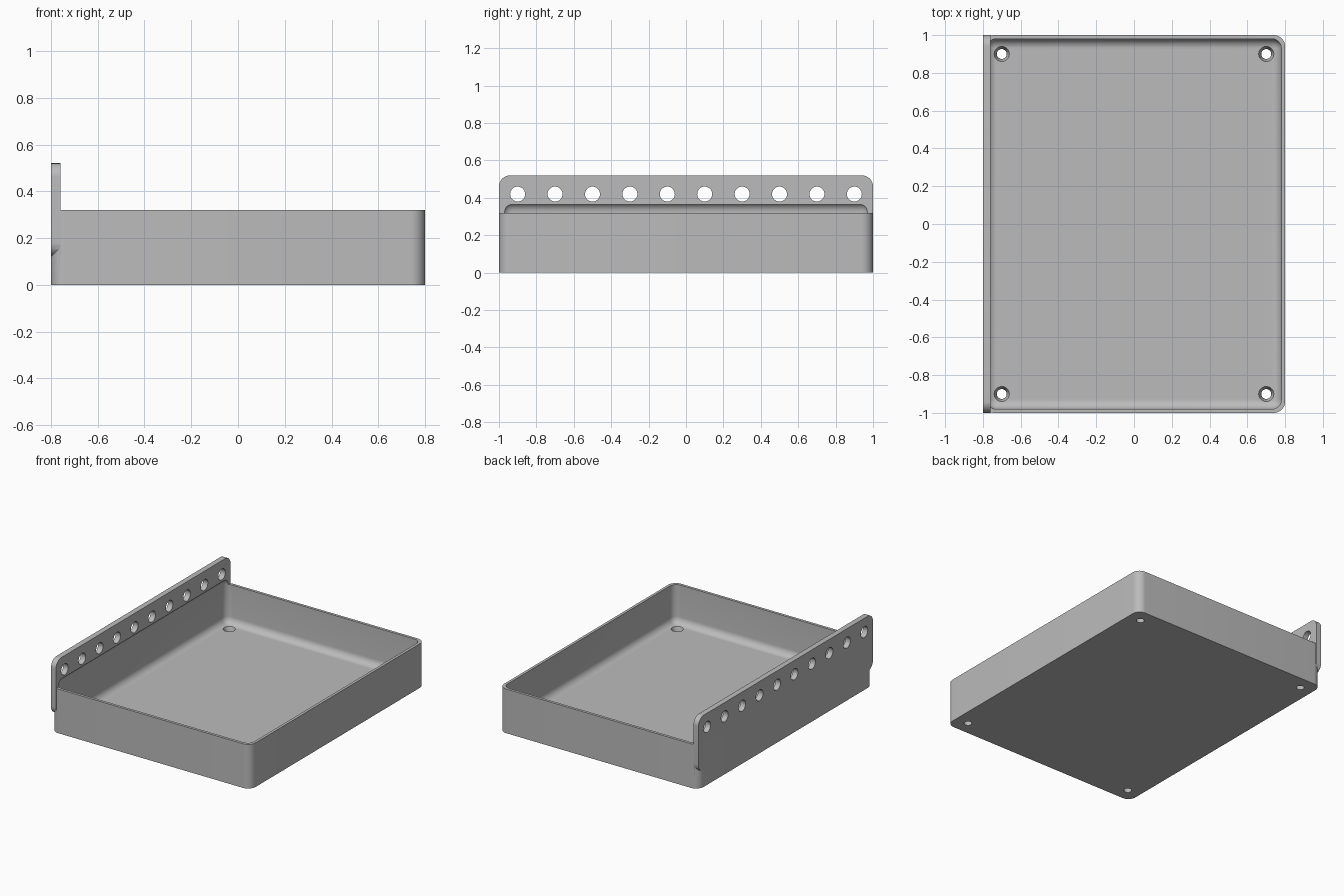
import bpy, bmesh
from math import radians
from mathutils import Matrix, Vector

old = bpy.data.objects.get("Cube")
if old:
    bpy.data.objects.remove(old, do_unlink=True)

grey = bpy.data.materials.new("plain grey")
grey.use_nodes = True
colour = (0.5, 0.5, 0.5, 1)
grey.diffuse_color = colour
grey.node_tree.nodes["Principled BSDF"].inputs["Base Color"].default_value = colour


def make_object(name, bm):
    bmesh.ops.recalc_face_normals(bm, faces=bm.faces)
    mesh = bpy.data.meshes.new(name)
    bm.to_mesh(mesh)
    bm.free()
    mesh.materials.append(grey)
    obj = bpy.data.objects.new(name, mesh)
    bpy.context.collection.objects.link(obj)
    return obj


def rounded_box(name, low, high, radius, axis=None, segments=12):
    """Box with edges rounded along one axis, or all of them if axis is None."""
    low, high = Vector(low), Vector(high)
    bm = bmesh.new()
    bmesh.ops.create_cube(bm, size=1)
    bmesh.ops.scale(bm, vec=high - low, verts=bm.verts)
    bmesh.ops.translate(bm, vec=(low + high) / 2, verts=bm.verts)
    edges = [e for e in bm.edges if axis is None or
             abs((e.verts[0].co - e.verts[1].co).normalized()[axis]) > 0.9]
    bmesh.ops.bevel(bm, geom=edges, offset=radius, segments=segments,
                    profile=0.5, affect='EDGES')
    return make_object(name, bm)


def add_cone(bm, centre, r1, r2, depth, turn=0):
    matrix = Matrix.Translation(centre) @ Matrix.Rotation(turn, 4, 'Y')
    bmesh.ops.create_cone(bm, cap_ends=True, segments=32, radius1=r1,
                          radius2=r2, depth=depth, matrix=matrix)


def combine(target, other, operation):
    mod = target.modifiers.new(operation.title(), 'BOOLEAN')
    mod.operation = operation
    mod.solver = 'EXACT'
    mod.object = other
    bpy.context.view_layer.objects.active = target
    bpy.ops.object.modifier_apply(modifier=mod.name)
    bpy.data.objects.remove(other, do_unlink=True)


# Tray body with rounded upright corners
tray = rounded_box("tray", (-0.8, -1, 0), (0.8, 1, 0.32), 0.06, axis=2)

# Tall mounting plate along the right-hand side
plate = rounded_box("mounting_plate", (-0.8, -1, 0.12), (-0.76, 1, 0.52), 0.06, axis=0)
combine(tray, plate, 'UNION')

# Filleted cavity, which also scoops into the plate
cavity = rounded_box("cavity", (-0.78, -0.98, 0.04), (0.78, 0.98, 0.375), 0.05, segments=8)
combine(tray, cavity, 'DIFFERENCE')

# Countersunk screw holes in the floor and the row of holes in the plate
bm = bmesh.new()
for x in (-0.7, 0.7):
    for y in (-0.9, 0.9):
        add_cone(bm, (x, y, 0.02), 0.0175, 0.0475, 0.08)
        add_cone(bm, (x, y, 0), 0.026, 0.026, 0.06)
for i in range(10):
    add_cone(bm, (-0.78, -0.9 + 0.2 * i, 0.42), 0.04, 0.04, 0.1, radians(90))
holes = make_object("holes", bm)
mod_name = "Holes"
mod = tray.modifiers.new(mod_name, 'BOOLEAN')
mod.operation, mod.solver, mod.use_self = 'DIFFERENCE', 'EXACT', True
mod.object = holes
bpy.context.view_layer.objects.active = tray
bpy.ops.object.modifier_apply(modifier=mod_name)
bpy.data.objects.remove(holes, do_unlink=True)

# Smooth the curved faces, keep the edges crisp
bpy.ops.object.select_all(action='DESELECT')
tray.select_set(True)
bpy.context.view_layer.objects.active = tray
bpy.ops.object.shade_smooth_by_angle(angle=radians(30))
